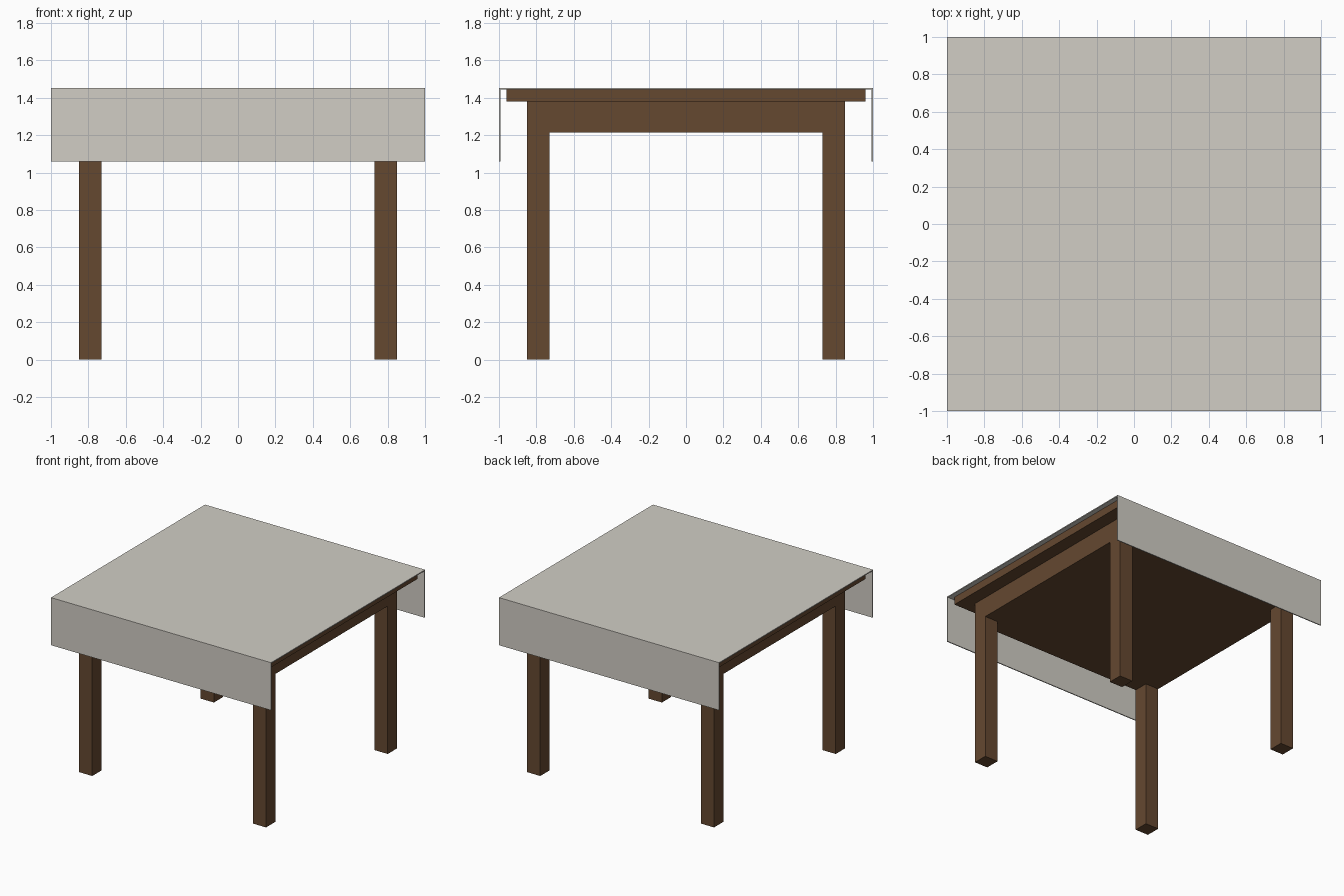
import bpy
import bmesh

if "Cube" in bpy.data.objects:
    bpy.data.objects.remove(bpy.data.objects["Cube"])


def material(name, color):
    mat = bpy.data.materials.new(name)
    mat.diffuse_color = (*color, 1)
    mat.use_nodes = True
    mat.node_tree.nodes["Principled BSDF"].inputs["Base Color"].default_value = mat.diffuse_color
    return mat


wood = material("dark_wood", (0.13, 0.065, 0.03))
linen = material("linen", (0.64, 0.615, 0.56))


def add_mesh(name, bm, mat):
    bmesh.ops.recalc_face_normals(bm, faces=bm.faces)
    mesh = bpy.data.meshes.new(name)
    bm.to_mesh(mesh)
    bm.free()
    mesh.materials.append(mat)
    obj = bpy.data.objects.new(name, mesh)
    bpy.context.collection.objects.link(obj)
    return obj


def box(name, x, y, z, mat):
    """Box from (min, max) ranges on each axis."""
    bm = bmesh.new()
    bmesh.ops.create_cube(bm, size=1)
    for v in bm.verts:
        for i, (lo, hi) in enumerate((x, y, z)):
            v.co[i] = hi if v.co[i] > 0 else lo
    return add_mesh(name, bm, mat)


# Tabletop board and the solid apron block beneath it
box("tabletop", (-0.96, 0.96), (-0.96, 0.96), (1.38, 1.443), wood)
box("apron", (-0.85, 0.85), (-0.85, 0.85), (1.215, 1.38), wood)

# Four square legs, flush with the apron corners
for side, sx in (("left", -1), ("right", 1)):
    for end, sy in (("front", -1), ("back", 1)):
        box(f"{end}_{side}_leg",
            sorted((sx * 0.73, sx * 0.85)),
            sorted((sy * 0.73, sy * 0.85)),
            (0, 1.215), wood)

# Tablecloth: thin channel profile hanging at front and back, open at the sides
TOP, HEM, T = 1.451, 1.06, 0.008
half = [(1, HEM), (1, TOP)]
inner = [(1 - T, TOP - T), (1 - T, HEM)]
profile = [(-y, z) for y, z in half] + half[::-1] + inner[::-1] + [(-y, z) for y, z in inner]
bm = bmesh.new()
face = bm.faces.new([bm.verts.new((-1, y, z)) for y, z in profile])
ext = bmesh.ops.extrude_face_region(bm, geom=[face], use_keep_orig=True)
bmesh.ops.translate(bm, vec=(2, 0, 0),
                    verts=[g for g in ext["geom"] if isinstance(g, bmesh.types.BMVert)])
add_mesh("tablecloth", bm, linen)
